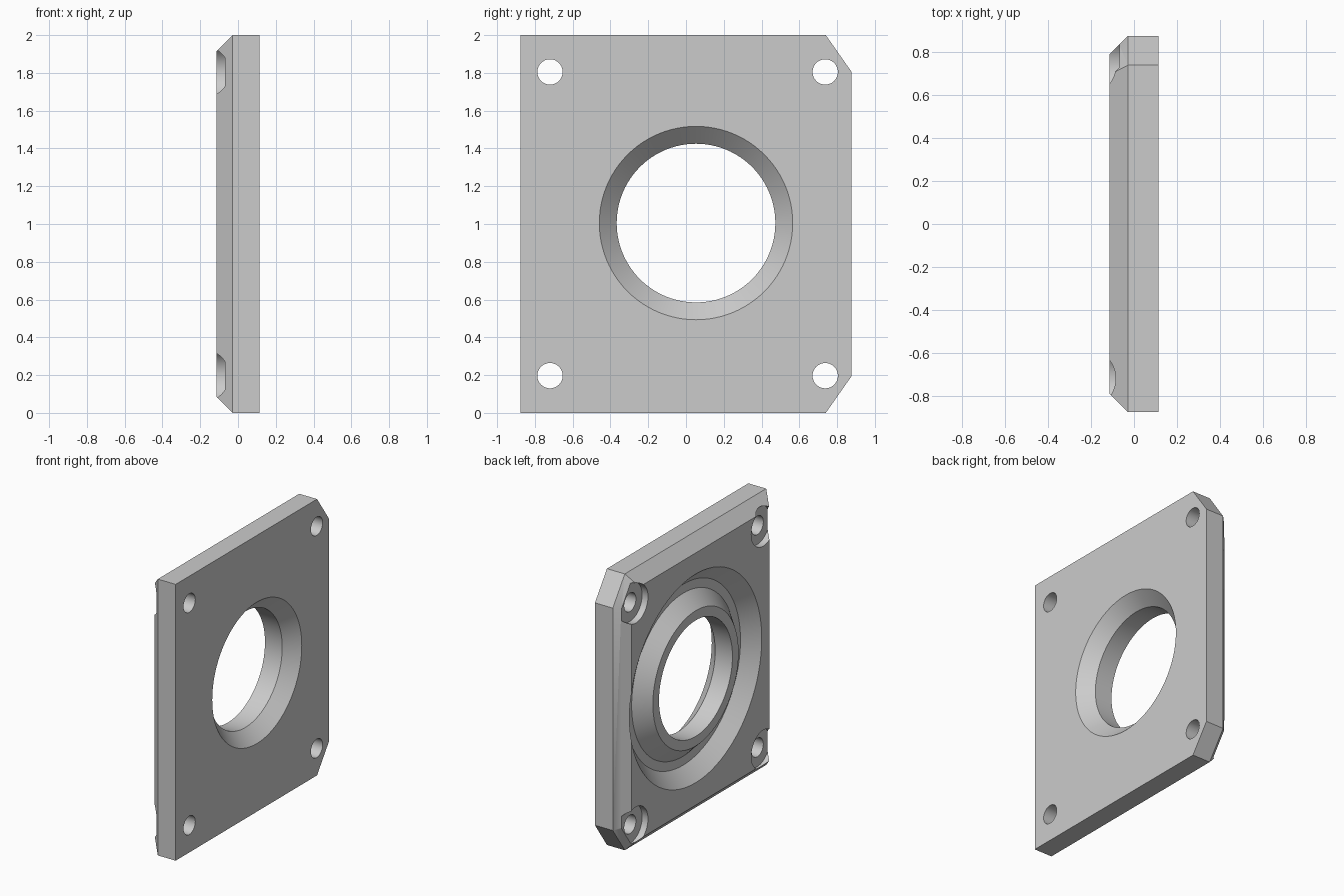
import bpy, bmesh, math
from mathutils import Vector

cube = bpy.data.objects.get("Cube")
if cube:
    bpy.data.objects.remove(cube, do_unlink=True)

grey = bpy.data.materials.new("plain grey")
grey.use_nodes = True
colour = (0.6, 0.6, 0.6, 1)
grey.diffuse_color = colour
grey.node_tree.nodes["Principled BSDF"].inputs["Base Color"].default_value = colour

BACK, FRONT = -0.115, 0.115   # the two broad faces of the plate
EDGE = 0.087                  # size of the chamfer around the rim


def make_object(name, bm):
    bmesh.ops.recalc_face_normals(bm, faces=bm.faces)
    mesh = bpy.data.meshes.new(name)
    bm.to_mesh(mesh)
    bm.free()
    mesh.materials.append(grey)
    obj = bpy.data.objects.new(name, mesh)
    bpy.context.collection.objects.link(obj)
    return obj


def inset(outline, d):
    """Move every side of a counter-clockwise outline inward by d."""
    result = []
    for i, p in enumerate(outline):
        a = (p - outline[i - 1]).normalized()
        b = (outline[(i + 1) % len(outline)] - p).normalized()
        na, nb = Vector((-a.y, a.x)), Vector((-b.y, b.x))
        result.append(p + (na + nb) * d / (1 + na.dot(nb)))
    return result


def lathe(name, profile, y, z, steps):
    """Spin (x, radius) points about an axis along x."""
    bm = bmesh.new()
    verts = [bm.verts.new((x, y, z + r)) for x, r in profile]
    edges = [bm.edges.new((v, verts[(i + 1) % len(verts)])) for i, v in enumerate(verts)
             if profile[i][1] or profile[(i + 1) % len(verts)][1]]
    bmesh.ops.spin(bm, geom=verts + edges, cent=(0, y, z), axis=(1, 0, 0),
                   angle=math.tau, steps=steps, use_merge=False)
    bmesh.ops.remove_doubles(bm, verts=bm.verts, dist=0.0001)
    obj = make_object(name, bm)
    obj.hide_render = True
    return obj


# Plate with two clipped corners and a chamfered back rim
outline = [Vector(p) for p in ((-0.877, 0), (0.74, 0), (0.877, 0.195),
                               (0.877, 1.805), (0.74, 2), (-0.877, 2))]
bm = bmesh.new()
layers = ((FRONT, outline), (BACK + EDGE, outline), (BACK, inset(outline, EDGE)))
rings = [[bm.verts.new((x, p.x, p.y)) for p in points] for x, points in layers]
bm.faces.new(rings[0])
bm.faces.new(rings[-1])
for r0, r1 in zip(rings, rings[1:]):
    for i in range(len(r0)):
        j = (i + 1) % len(r0)
        bm.faces.new((r0[i], r0[j], r1[j], r1[i]))
plate = make_object("mounting_plate", bm)

# Central bore with a countersink, and a sloped ring groove on the back
cy, cz = 0.053, 1.005
cutters = [
    lathe("bore_cutter", [(-0.3, 0), (-0.3, 0.42), (0.023, 0.42),
                          (FRONT, 0.512), (0.2, 0.597), (0.2, 0)], cy, cz, 96),
    lathe("groove_cutter", [(BACK - 0.05, 0.44), (BACK + 0.1, 0.59),
                            (BACK + 0.1, 0.655), (BACK - 0.05, 0.805)], cy, cz, 96),
]

# Counterbored screw holes
for y in (-0.72, 0.737):
    for z in (0.197, 1.805):
        cutters.append(lathe("screw_hole_cutter", [
            (-0.3, 0), (-0.3, 0.138), (-0.068, 0.138), (-0.068, 0.067),
            (0.3, 0.067), (0.3, 0)], y, z, 48))

bpy.ops.object.select_all(action="DESELECT")
plate.select_set(True)
bpy.context.view_layer.objects.active = plate
for cutter in cutters:
    mod = plate.modifiers.new("cut", "BOOLEAN")
    mod.operation = "DIFFERENCE"
    mod.solver = "EXACT"
    mod.object = cutter
    bpy.ops.object.modifier_apply(modifier=mod.name)
    bpy.data.objects.remove(cutter, do_unlink=True)
bpy.ops.object.shade_smooth_by_angle(angle=math.radians(25))
